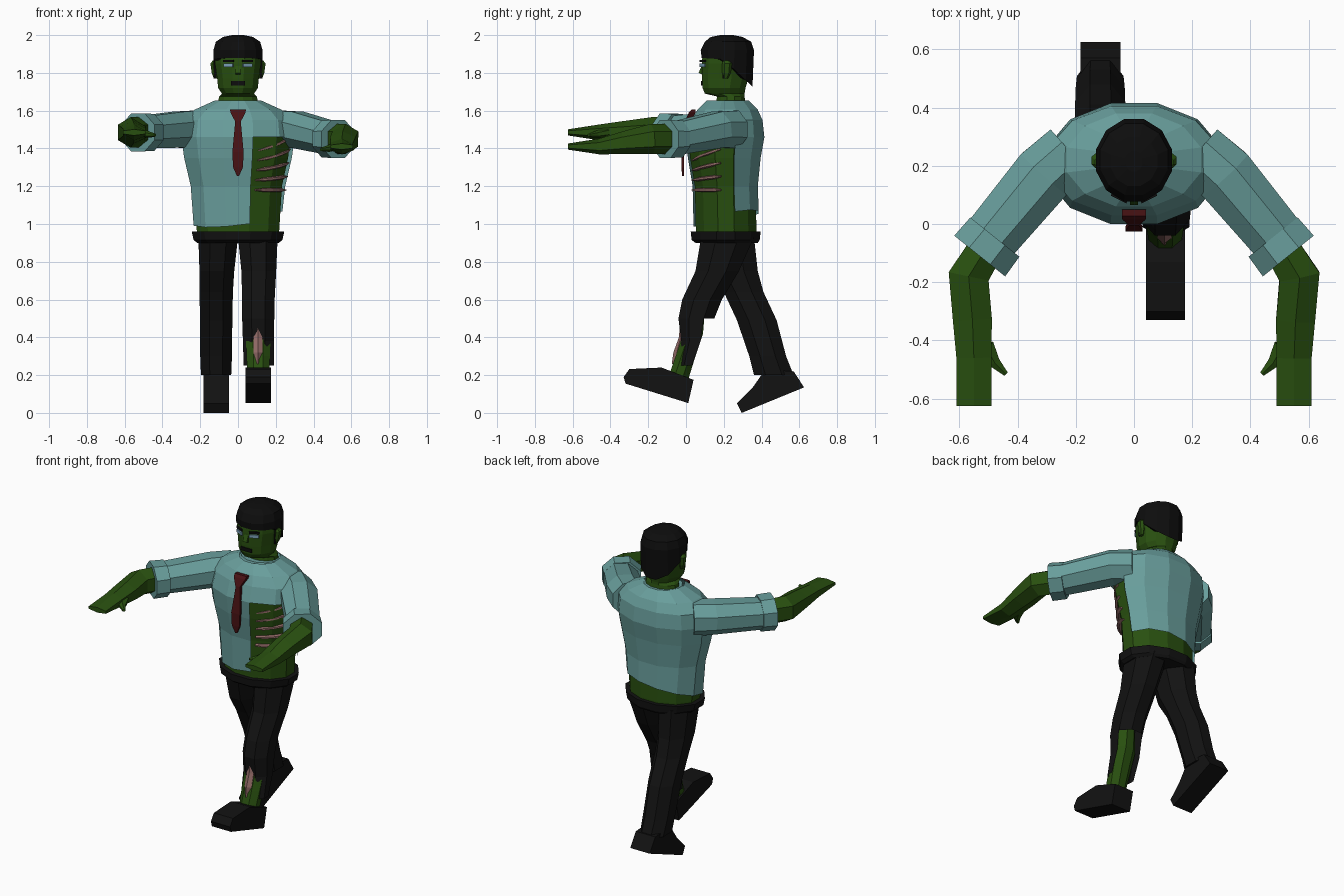
import bpy, bmesh, math
from mathutils import Vector, Matrix

cube = bpy.data.objects.get("Cube")
if cube:
    bpy.data.objects.remove(cube, do_unlink=True)


def material(name, r, g, b):
    mat = bpy.data.materials.new(name)
    mat.diffuse_color = (r, g, b, 1)
    mat.use_nodes = True
    node = mat.node_tree.nodes["Principled BSDF"]
    node.inputs["Base Color"].default_value = (r, g, b, 1)
    node.inputs["Roughness"].default_value = 0.9
    return mat


skin = material("green skin", 0.022, 0.08, 0.005)
cloth = material("pale teal shirt", 0.14, 0.34, 0.33)
trouser = material("black trousers", 0.006, 0.006, 0.006)
hair_mat = material("black hair", 0.004, 0.004, 0.004)
tie_mat = material("dark red tie", 0.065, 0.006, 0.007)
bone_mat = material("pink bone", 0.30, 0.15, 0.14)
eye_mat = material("pale blue eye", 0.20, 0.36, 0.48)


def finish(name, bm, mat):
    bmesh.ops.recalc_face_normals(bm, faces=bm.faces)
    mesh = bpy.data.meshes.new(name)
    bm.to_mesh(mesh)
    bm.free()
    mesh.materials.append(mat)
    obj = bpy.data.objects.new(name, mesh)
    bpy.context.collection.objects.link(obj)
    return obj


def skin_rings(name, rings, mat, caps=True, cut=None):
    """Bridge rings of points; cut(center) tells which faces to drop."""
    bm = bmesh.new()
    loops = [[bm.verts.new(p) for p in ring] for ring in rings]
    n = len(loops[0])
    for low, high in zip(loops, loops[1:]):
        for i in range(n):
            j = (i + 1) % n
            bm.faces.new((low[i], low[j], high[j], high[i]))
    if caps:
        bm.faces.new(loops[0])
        bm.faces.new(loops[-1])
    bmesh.ops.recalc_face_normals(bm, faces=bm.faces)
    if cut:
        gone = [f for f in bm.faces if cut(f.calc_center_median(), f.normal)]
        bmesh.ops.delete(bm, geom=gone, context='FACES')
    return finish(name, bm, mat)


def circle(n):
    grow = 1 / math.cos(math.pi / n)
    angles = [(i + 0.5) * math.tau / n for i in range(n)]
    return [(math.cos(a) * grow, math.sin(a) * grow) for a in angles]


def loft(name, rows, mat, n=8, caps=True, cut=None, hem=None):
    """Level rings; each row is height, x, half width, front y, back y."""
    rings = []
    for z, x, rx, front, back in rows:
        mid, ry = (front + back) / 2, (back - front) / 2
        rings.append([Vector((x + c * rx, mid + s * ry, z)) for c, s in circle(n)])
    if hem:
        for p in rings[0]:
            p.z = hem(p)
    return skin_rings(name, rings, mat, caps, cut)


def tube(name, path, mat, n=6):
    """Rings across a path; each stop is point, half width, half height."""
    points = [Vector(stop[0]) for stop in path]
    rings = []
    for i, (_, w, h) in enumerate(path):
        t = (points[min(i + 1, len(points) - 1)] - points[max(i - 1, 0)]).normalized()
        side = t.cross(Vector((0, 0, 1))).normalized()
        up = side.cross(t)
        rings.append([points[i] + side * c * w + up * s * h for c, s in circle(n)])
    return skin_rings(name, rings, mat)


def prism(name, profile, x, half, mat):
    """Side outline in y and z, widened along x."""
    rings = [[Vector((x + s * half, y, z)) for y, z in profile] for s in (-1, 1)]
    return skin_rings(name, rings, mat)


def plate(name, place, size, mat, yaw=0):
    bm = bmesh.new()
    turn = Matrix.Rotation(math.radians(yaw), 4, 'Z')
    bmesh.ops.create_cube(bm, size=1, matrix=Matrix.Translation(place) @ turn @ Matrix.Diagonal((*size, 1)))
    return finish(name, bm, mat)


# Bare torso and the torn shirt over it
torso = [(0.97, 0, 0.235, 0.04, 0.385), (1.2, 0, 0.25, 0.035, 0.38),
         (1.35, 0, 0.285, 0.01, 0.395), (1.46, 0, 0.30, 0, 0.415)]
inner = [(z, x, w * 0.93, f + 0.012, b - 0.012) for z, x, w, f, b in torso]
loft("bare_torso", [(0.92, 0, 0.215, 0.05, 0.37)] + inner, skin, 12)
loft("shirt", torso + [(1.55, 0, 0.29, 0.03, 0.405), (1.605, 0, 0.23, 0.06, 0.38),
                       (1.655, 0, 0.12, 0.11, 0.33)],
     cloth, 12, caps=False,
     cut=lambda c, n: c.x > 0.1 and c.y < 0.24 and c.z < 1.45,
     hem=lambda p: 0.97 + 0.2 * (p.y - 0.04) + 0.12 * (p.x + 0.2))
loft("shirt_collar", [(1.62, 0, 0.14, 0.12, 0.34), (1.655, 0, 0.115, 0.13, 0.33)], cloth, 12)

# Exposed ribs
for k in range(5):
    arc = []
    for step in range(6):
        a = math.radians(-68 + 12 * step)
        r = 0.245 + 0.008 * k
        arc.append(((r * math.cos(a), 0.21 + 0.18 * math.sin(a), 1.18 + 0.052 * k + 0.004 * k * step),
                    0.014, 0.009 if step % 5 else 0.004))
    tube("rib_%d" % (k + 1), arc, bone_mat)

# Tie: knot and hanging blade
tie_rows = {"tie_knot": [(1.605, 0, 0.042, 0.028, 0.05), (1.59, 0, 0.04, 0.015, 0.05),
                         (1.545, 0, 0.016, -0.005, 0.03)],
            "tie_blade": [(1.55, 0, 0.014, 0.0, 0.02), (1.38, 0, 0.03, -0.025, -0.01),
                          (1.3, 0, 0.026, -0.025, -0.01), (1.255, 0, 0.006, -0.02, -0.01)]}
for name, rows in tie_rows.items():
    loft(name, rows, tie_mat, 4)

# Head, neck and hair
loft("head", [(1.6, 0, 0.115, 0.15, 0.32), (1.675, 0, 0.1, 0.165, 0.31),
              (1.69, 0, 0.085, 0.1, 0.31), (1.72, 0, 0.105, 0.088, 0.315),
              (1.77, 0, 0.11, 0.084, 0.33), (1.85, 0, 0.122, 0.084, 0.34),
              (1.93, 0, 0.12, 0.09, 0.34)], skin, 12)
loft("hair", [(1.87, 0, 0.13, 0.083, 0.352), (1.92, 0, 0.13, 0.078, 0.36),
              (1.965, 0, 0.117, 0.1, 0.345), (1.99, 0, 0.08, 0.13, 0.30),
              (2.0, 0, 0.03, 0.18, 0.25)], hair_mat, 12,
     hem=lambda p: 1.88 - max(0, p.y - 0.2) - 0.1 * max(0, abs(p.x) - 0.06))
prism("nose", [(0.09, 1.85), (0.066, 1.80), (0.09, 1.79)], 0, 0.014, skin)
plate("mouth", (0, 0.084, 1.745), (0.075, 0.009, 0.022), hair_mat)
for s, side in ((1, "left"), (-1, "right")):
    plate(side + "_eye", (s * 0.051, 0.088, 1.84), (0.055, 0.008, 0.02), eye_mat, s * 27)
    plate(side + "_brow", (s * 0.051, 0.088, 1.863), (0.06, 0.009, 0.012), hair_mat, s * 27)
    plate(side + "_sideburn", (s * 0.122, 0.205, 1.82), (0.009, 0.025, 0.1), hair_mat)
    loft(side + "_ear", [(1.77, s * 0.118, 0.01, 0.2, 0.22), (1.80, s * 0.125, 0.014, 0.195, 0.235),
                         (1.85, s * 0.132, 0.014, 0.195, 0.24), (1.865, s * 0.128, 0.006, 0.2, 0.225)], skin, 6)

# Arms reaching forward, the right one held higher
for s, side, elbow, tip in ((1, "left", 1.45, 1.41), (-1, "right", 1.485, 1.485)):
    tube(side + "_sleeve", [((s * 0.22, 0.25, 1.5), 0.10, 0.10), ((s * 0.31, 0.17, 1.5), 0.105, 0.095),
                            ((s * 0.51, -0.07, elbow), 0.095, 0.085)], cloth, 8)
    tube(side + "_cuff", [((s * 0.478, -0.045, elbow), 0.108, 0.098),
                          ((s * 0.53, -0.11, elbow), 0.112, 0.1)], cloth, 8)
    mid = (elbow + tip) / 2
    tube(side + "_forearm", [((s * 0.5, -0.07, elbow), 0.06, 0.07), ((s * 0.568, -0.18, elbow), 0.07, 0.07),
                             ((s * 0.555, -0.33, mid), 0.067, 0.052), ((s * 0.55, -0.46, tip), 0.06, 0.036),
                             ((s * 0.55, -0.625, tip), 0.06, 0.014)], skin)
    tube(side + "_thumb", [((s * 0.51, -0.42, tip), 0.03, 0.02), ((s * 0.48, -0.475, tip - 0.01), 0.02, 0.016),
                           ((s * 0.44, -0.515, tip - 0.015), 0.008, 0.008)], skin)

# Waistband
loft("waistband", [(0.9, 0, 0.215, 0.05, 0.38), (0.915, 0, 0.235, 0.03, 0.39),
                   (0.96, 0, 0.245, 0.025, 0.395)], trouser, 12)

# Forward leg with a torn shin
loft("left_trouser_leg", [(0.93, 0.105, 0.105, 0.08, 0.36), (0.75, 0.11, 0.092, 0.05, 0.28),
                          (0.6, 0.108, 0.086, -0.02, 0.19), (0.5, 0.107, 0.085, -0.04, 0.15),
                          (0.38, 0.108, 0.082, -0.025, 0.12), (0.25, 0.11, 0.08, -0.04, 0.06)],
     trouser, caps=False, cut=lambda c, n: c.z < 0.5 and n.y < -0.4)
loft("left_shin", [(0.54, 0.107, 0.06, -0.02, 0.1), (0.42, 0.107, 0.066, -0.015, 0.09),
                   (0.3, 0.107, 0.062, -0.055, 0.05), (0.17, 0.107, 0.055, -0.1, 0.01)], skin)
loft("shin_bone", [(0.46, 0.105, 0.012, -0.03, 0), (0.4, 0.105, 0.024, -0.035, 0),
                   (0.32, 0.105, 0.024, -0.062, 0), (0.26, 0.105, 0.012, -0.07, 0)], bone_mat, 6)
prism("left_shoe", [(-0.33, 0.19), (-0.30, 0.232), (-0.13, 0.24), (0.04, 0.175), (0.012, 0.052),
                    (-0.32, 0.155)], 0.108, 0.067, trouser)

# Trailing leg, heel lifted
loft("right_trouser_leg", [(0.93, -0.105, 0.105, 0.08, 0.36), (0.75, -0.112, 0.092, 0.13, 0.38),
                           (0.64, -0.115, 0.088, 0.2, 0.41), (0.49, -0.116, 0.086, 0.27, 0.48),
                           (0.3, -0.116, 0.084, 0.335, 0.53), (0.2, -0.116, 0.08, 0.36, 0.57)], trouser)
prism("right_shoe", [(0.295, 0), (0.27, 0.05), (0.35, 0.13), (0.42, 0.23), (0.57, 0.22),
                     (0.625, 0.135)], -0.115, 0.068, trouser)
